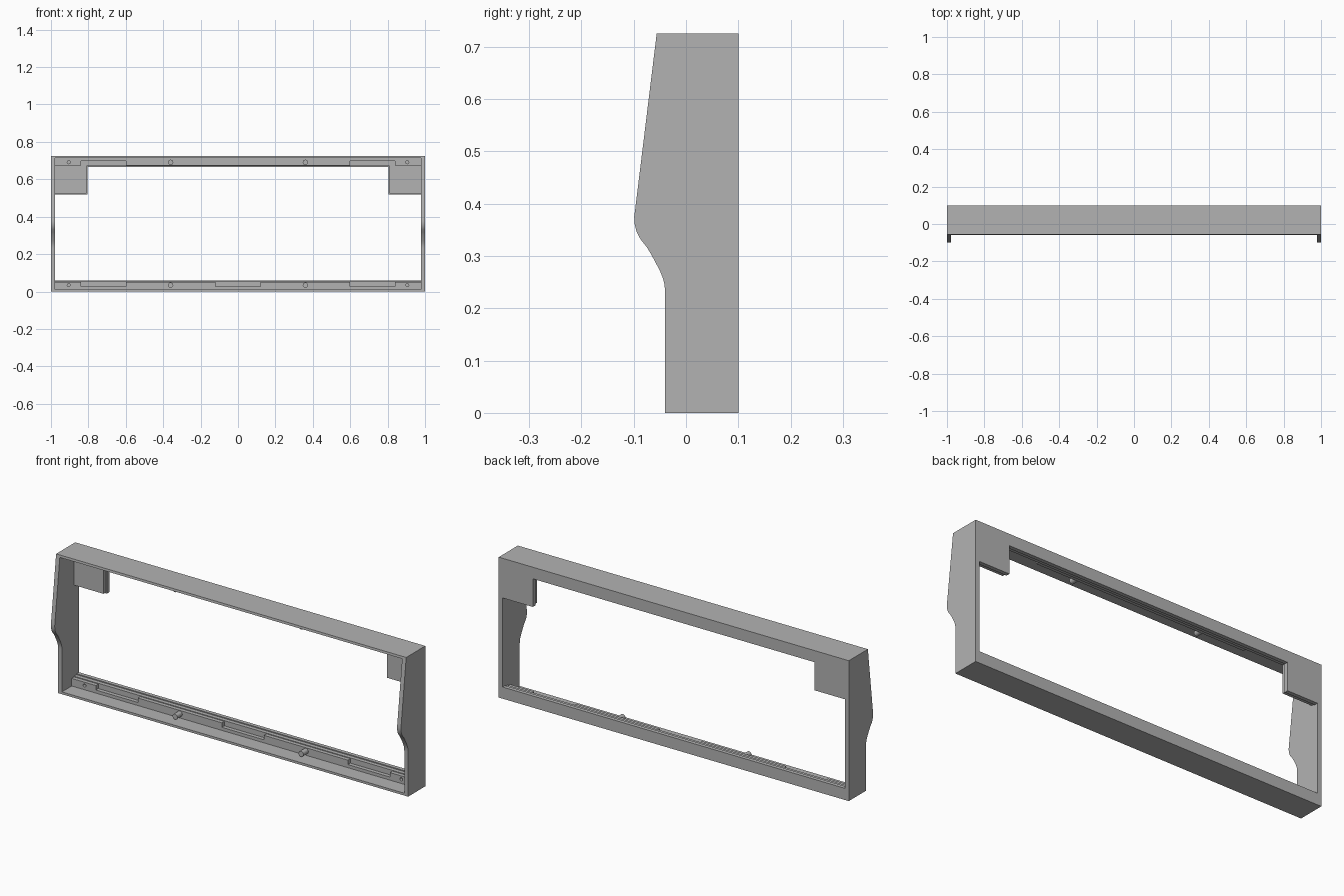
import bpy, bmesh, math
from mathutils import Matrix, Vector

cube = bpy.data.objects.get("Cube")
if cube:
    bpy.data.objects.remove(cube, do_unlink=True)

grey = bpy.data.materials.new("plain grey")
grey.use_nodes = True
colour = (0.45, 0.45, 0.45, 1)
grey.diffuse_color = colour
grey.node_tree.nodes["Principled BSDF"].inputs["Base Color"].default_value = colour

H = 0.725       # overall height
BACK = 0.1      # rear plane
INNER = 0.978   # inside face of the side walls


def finish(name, bm, smooth=False):
    bmesh.ops.recalc_face_normals(bm, faces=bm.faces)
    mesh = bpy.data.meshes.new(name)
    bm.to_mesh(mesh)
    bm.free()
    mesh.materials.append(grey)
    obj = bpy.data.objects.new(name, mesh)
    bpy.context.collection.objects.link(obj)
    if smooth:
        bpy.ops.object.select_all(action='DESELECT')
        obj.select_set(True)
        bpy.context.view_layer.objects.active = obj
        bpy.ops.object.shade_smooth_by_angle(angle=math.radians(30))
    return obj


def prism(name, outline, axis, start, end, smooth=False):
    """Extrude a yz outline along x, or an xz outline along y."""
    bm = bmesh.new()
    if axis == 'x':
        points = [(start, a, b) for a, b in outline]
        step = Vector((end - start, 0, 0))
    else:
        points = [(a, start, b) for a, b in outline]
        step = Vector((0, end - start, 0))
    face = bm.faces.new([bm.verts.new(p) for p in points])
    grown = bmesh.ops.extrude_face_region(bm, geom=[face])
    bmesh.ops.translate(bm, vec=step, verts=[v for v in grown["geom"] if isinstance(v, bmesh.types.BMVert)])
    return finish(name, bm, smooth)


def rod(name, x, z, radius, y0, y1):
    bm = bmesh.new()
    turn = Matrix.Translation((x, (y0 + y1) / 2, z)) @ Matrix.Rotation(math.pi / 2, 4, 'X')
    bmesh.ops.create_cone(bm, cap_ends=True, segments=20, radius1=radius, radius2=radius,
                          depth=y1 - y0, matrix=turn)
    return finish(name, bm, True)


def rect(a0, b0, a1, b1):
    return [(a0, b0), (a1, b0), (a1, b1), (a0, b1)]


# Side walls with the bulging front edge
side_outline = [(BACK, 0), (BACK, H), (-0.056, H), (-0.097, 0.39), (-0.099, 0.375),
                (-0.098, 0.36), (-0.094, 0.345), (-0.087, 0.332), (-0.075, 0.317),
                (-0.066, 0.302), (-0.05, 0.272), (-0.044, 0.257), (-0.041, 0.245),
                (-0.04, 0.23), (-0.04, 0)]
for name, s in (("left", 1), ("right", -1)):
    prism(name + "_side_wall", side_outline, 'x', s * INNER, s, True)


# Top and bottom rails: thin wall in front, stepped rim behind
def rail(name, front, inner_front, flip):
    section = [(front, 0), (BACK, 0), (BACK, 0.06), (0.08, 0.06), (0.08, 0.055),
               (0.06, 0.055), (0.06, 0.012), (inner_front, 0.012)]
    prism(name, [(y, flip(z)) for y, z in section], 'x', -INNER, INNER)


# Notched mounting bar with screw holes and locating pegs
def mounting_bar(name, pockets, flip):
    outline = [(-INNER, 0.012), (INNER, 0.012), (INNER, 0.051)]
    for c in sorted(pockets, reverse=True):
        outline += [(c + 0.12, 0.051), (c + 0.12, 0.028), (c - 0.12, 0.028), (c - 0.12, 0.051)]
    outline.append((-INNER, 0.051))
    bar = prism(name, [(x, flip(z)) for x, z in outline], 'y', 0.04, 0.06)
    for s in (-1, 1):
        cutter = rod("hole_cutter", s * 0.905, flip(0.034), 0.008, 0.03, 0.055)
        cutter.hide_render = True
        cut = bar.modifiers.new("screw_hole", 'BOOLEAN')
        cut.operation = 'DIFFERENCE'
        cut.solver = 'EXACT'
        cut.object = cutter
        bpy.context.view_layer.update()
        result = bpy.data.meshes.new_from_object(bar.evaluated_get(bpy.context.evaluated_depsgraph_get()))
        bar.modifiers.clear()
        bar.data = result
        bpy.data.objects.remove(cutter, do_unlink=True)
        rod(name + "_peg", s * 0.36, flip(0.034), 0.014, 0.0, 0.041)


def upright(z):
    return z


def flipped(z):
    return H - z


rail("bottom_rail", -0.04, -0.04, upright)
rail("top_rail", -0.056, -0.0575, flipped)
mounting_bar("bottom_mounting_bar", (-0.72, 0, 0.72), upright)
mounting_bar("top_mounting_bar", (-0.72, 0.72), flipped)

# Upper corner panels, with the front layer set slightly back from the edge
for name, s in (("left", 1), ("right", -1)):
    prism(name + "_corner_panel", rect(s * 0.805, 0.52, s * INNER, H - 0.06), 'y', 0.08, BACK)
    prism(name + "_corner_backing", rect(s * 0.81, 0.525, s * INNER, H - 0.055), 'y', 0.06, 0.08)
